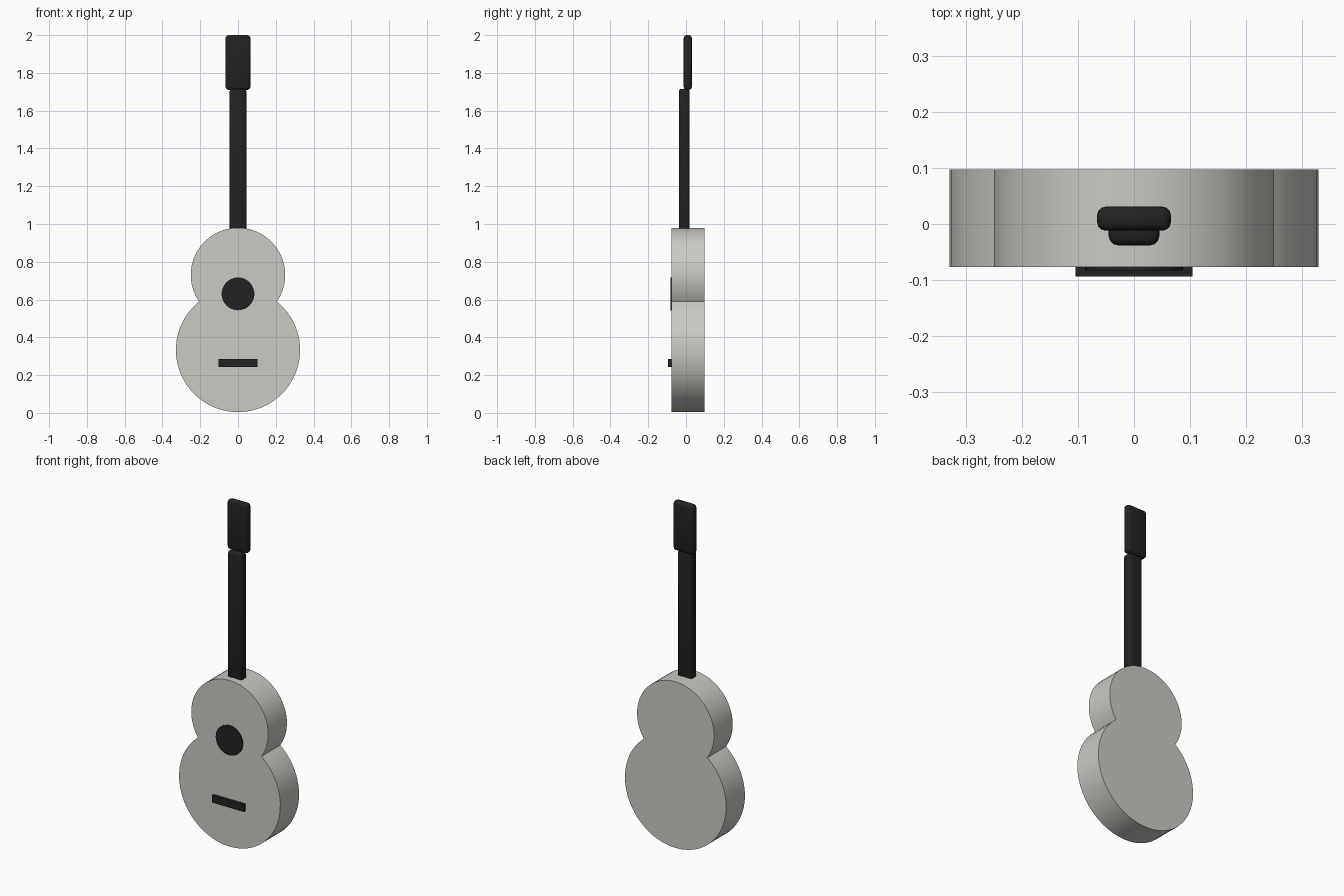
import bpy, bmesh, math

if "Cube" in bpy.data.objects:
    bpy.data.objects.remove(bpy.data.objects["Cube"])

def material(name, rgb):
    m = bpy.data.materials.new(name)
    m.diffuse_color = (*rgb, 1)
    m.use_nodes = True
    m.node_tree.nodes["Principled BSDF"].inputs["Base Color"].default_value = m.diffuse_color
    return m

PALE = material("pale_wood", (0.60, 0.585, 0.55))
BLACK = material("black_wood", (0.016, 0.016, 0.016))

def finish(bm, name, mat, angle=30):
    bmesh.ops.recalc_face_normals(bm, faces=bm.faces)
    mesh = bpy.data.meshes.new(name)
    bm.to_mesh(mesh)
    bm.free()
    ob = bpy.data.objects.new(name, mesh)
    bpy.context.collection.objects.link(ob)
    mesh.materials.append(mat)
    bpy.ops.object.select_all(action='DESELECT')
    ob.select_set(True)
    bpy.context.view_layer.objects.active = ob
    bpy.ops.object.shade_smooth_by_angle(angle=math.radians(angle))
    return ob

def slab(name, outline, y0, y1, mat):
    """Extrude an (x, z) outline from y0 to y1."""
    bm = bmesh.new()
    face = bm.faces.new([bm.verts.new((x, y0, z)) for x, z in outline])
    new = bmesh.ops.extrude_face_region(bm, geom=[face])["geom"]
    verts = [v for v in new if isinstance(v, bmesh.types.BMVert)]
    bmesh.ops.translate(bm, verts=verts, vec=(0, y1 - y0, 0))
    return finish(bm, name, mat)

def box(name, lo, hi, mat, bevel=0):
    bm = bmesh.new()
    bmesh.ops.create_cube(bm, size=1)
    for v in bm.verts:
        v.co = [(a + b) / 2 + c * (b - a) for a, b, c in zip(lo, hi, v.co)]
    if bevel:
        bmesh.ops.bevel(bm, geom=bm.edges[:], offset=bevel, segments=3,
                        profile=0.5, affect='EDGES')
    return finish(bm, name, mat, 40)

def arc(cz, r, a0, a1, n):
    return [(r * math.cos(a0 + (a1 - a0) * i / n),
             cz + r * math.sin(a0 + (a1 - a0) * i / n)) for i in range(n + 1)]

# Body: two round bouts meeting at the waist
z1, r1, z2, r2 = 0.333, 0.329, 0.73, 0.25
d = z2 - z1
h = (d * d + r1 * r1 - r2 * r2) / (2 * d)
w = math.sqrt(r1 * r1 - h * h)
low = math.atan2(h, w)
up = math.atan2(h - d, w)
outline = arc(z1, r1, math.pi - low, 2 * math.pi + low, 40)
outline += arc(z2, r2, up, math.pi - up, 32)[1:-1]
slab("body", outline, -0.077, 0.097, PALE)

# Sound hole disc and bridge on the front
slab("sound_hole", arc(0.63, 0.087, 0, 2 * math.pi, 32)[:-1], -0.083, -0.075, BLACK)
box("bridge", (-0.104, -0.094, 0.242), (0.104, -0.07, 0.284), BLACK)

# Neck and headstock with rounded edges
box("neck", (-0.045, -0.038, 0.93), (0.045, 0.019, 1.716), BLACK, 0.016)
box("headstock", (-0.066, -0.012, 1.71), (0.066, 0.031, 2.0), BLACK, 0.016)
